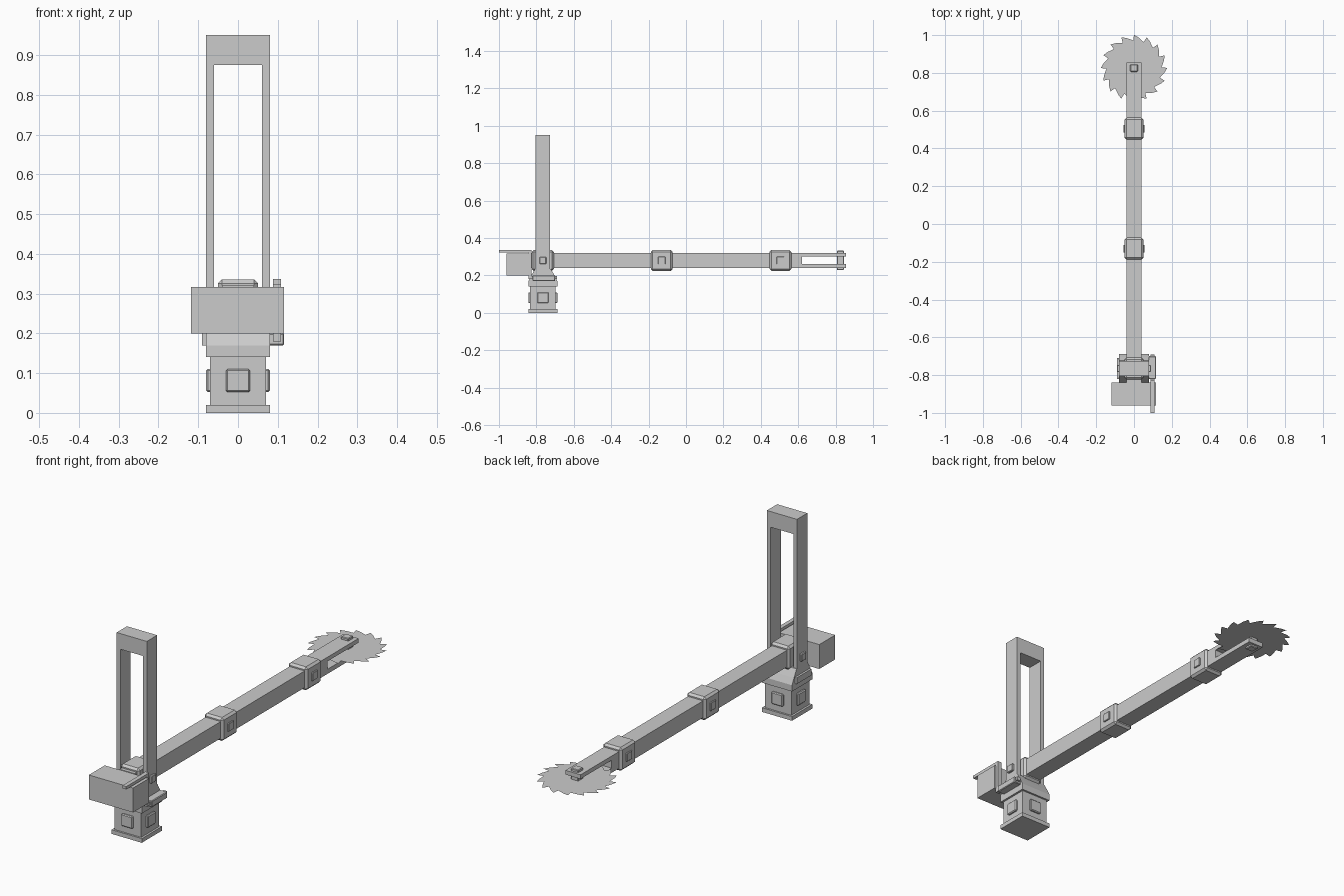
import bpy, bmesh, math

if "Cube" in bpy.data.objects:
    bpy.data.objects.remove(bpy.data.objects["Cube"])

BY = -0.765   # y centre of the base and frame
AZ = 0.28     # height of the arm axis


def finish(name, bm):
    bmesh.ops.recalc_face_normals(bm, faces=bm.faces)
    me = bpy.data.meshes.new(name)
    bm.to_mesh(me)
    bm.free()
    ob = bpy.data.objects.new(name, me)
    bpy.context.collection.objects.link(ob)
    return ob


def box(name, x, y, z, bevel=0.0):
    """Box from (min, max) ranges, optionally chamfered."""
    bm = bmesh.new()
    bmesh.ops.create_cube(bm, size=1)
    for v in bm.verts:
        v.co = [r[0] if c < 0 else r[1] for c, r in zip(v.co, (x, y, z))]
    if bevel:
        bmesh.ops.bevel(bm, geom=bm.edges[:], offset=bevel, segments=1, affect='EDGES')
    return finish(name, bm)


def prism(name, profile, x):
    """Extrude a closed (y, z) profile along x."""
    bm = bmesh.new()
    f = bm.faces.new([bm.verts.new((x[0], *p)) for p in profile])
    ext = bmesh.ops.extrude_face_region(bm, geom=[f])
    for v in ext['geom']:
        if isinstance(v, bmesh.types.BMVert):
            v.co.x = x[1]
    return finish(name, bm)


def span(c, h):
    return (c - h, c + h)


# Base column with foot plate and raised panels on four sides
box("base_foot", span(0, .08), span(BY, .077), (0, .02))
box("base_column", span(0, .07), span(BY, .068), (.02, .14))
box("base_panel_x", span(0, .08), span(BY, .03), (.052, .11), .004)
box("base_panel_y", span(0, .03), span(BY, .078), (.052, .11), .004)

# Collar with sloped shoulders under the frame
prism("turntable_collar", [(BY - .077, .14), (BY + .077, .14), (BY + .077, .17),
                           (BY + .062, .2), (BY + .042, .235), (BY - .042, .235),
                           (BY - .062, .2), (BY - .077, .17)], (-.08, .08))

# Tall frame: two posts, top beam, pivot bolts and clamp plates
for s, side in ((-1, "left"), (1, "right")):
    xs = sorted((s * .06, s * .08))
    box(f"frame_post_{side}", xs, span(BY, .039), (.2, .875))
    box(f"pivot_bolt_{side}", sorted((s * .05, s * .09)), span(BY, .018), span(AZ, .018), .003)
box("frame_top_beam", span(0, .08), span(BY, .039), (.875, .95))
box("clamp_plate_left", (-.09, -.078), span(BY, .055), (.17, .2))

# Motor box at the rear
box("motor_box", (-.118, .116), (-.96, -.84), (.2, .317))

# Brake lever: cranked bar running through a side sleeve
box("lever_sleeve", (.076, .116), (-.82, -.7), (.17, .2), .003)
prism("brake_lever", [(-1, .323), (-.842, .323), (-.842, .18), (-.69, .18), (-.69, .197),
                      (-.826, .197), (-.826, .337), (-1, .337)], (.088, .108))

# Boom with a forked end
prism("boom_arm", [(-.84, .24), (.855, .24), (.855, .262), (.62, .262), (.62, .3),
                   (.855, .3), (.855, .32), (-.84, .32)], (-.04, .04))

# Joint sleeves along the boom with side studs
for i, y in enumerate((BY, -.13, .505)):
    box(f"joint_sleeve_{i}", span(0, .05), span(y, .058), span(AZ, .056), .01)
    if i:
        box(f"joint_stud_{i}", span(0, .056), span(y, .02), span(AZ, .02), .002)

# Saw axle with bolt heads above and below the fork
box("saw_axle", span(0, .02), span(.825, .019), (.23, .332), .003)

# Circular saw blade: flat disc with raked teeth
bm = bmesh.new()
N = 16
verts = []
for i in range(N):
    a = math.tau * i / N
    for r, da in ((.176, 0), (.146, .03), (.163, .24)):
        verts.append(bm.verts.new((r * math.cos(a + da), .826 + r * math.sin(a + da), AZ)))
hub = bm.verts.new((0, .826, AZ))
for i in range(len(verts)):
    bm.faces.new((hub, verts[i], verts[(i + 1) % len(verts)]))
bmesh.ops.dissolve_limit(bm, angle_limit=.01, verts=bm.verts[:], edges=bm.edges[:])
blade = finish("saw_blade", bm)
